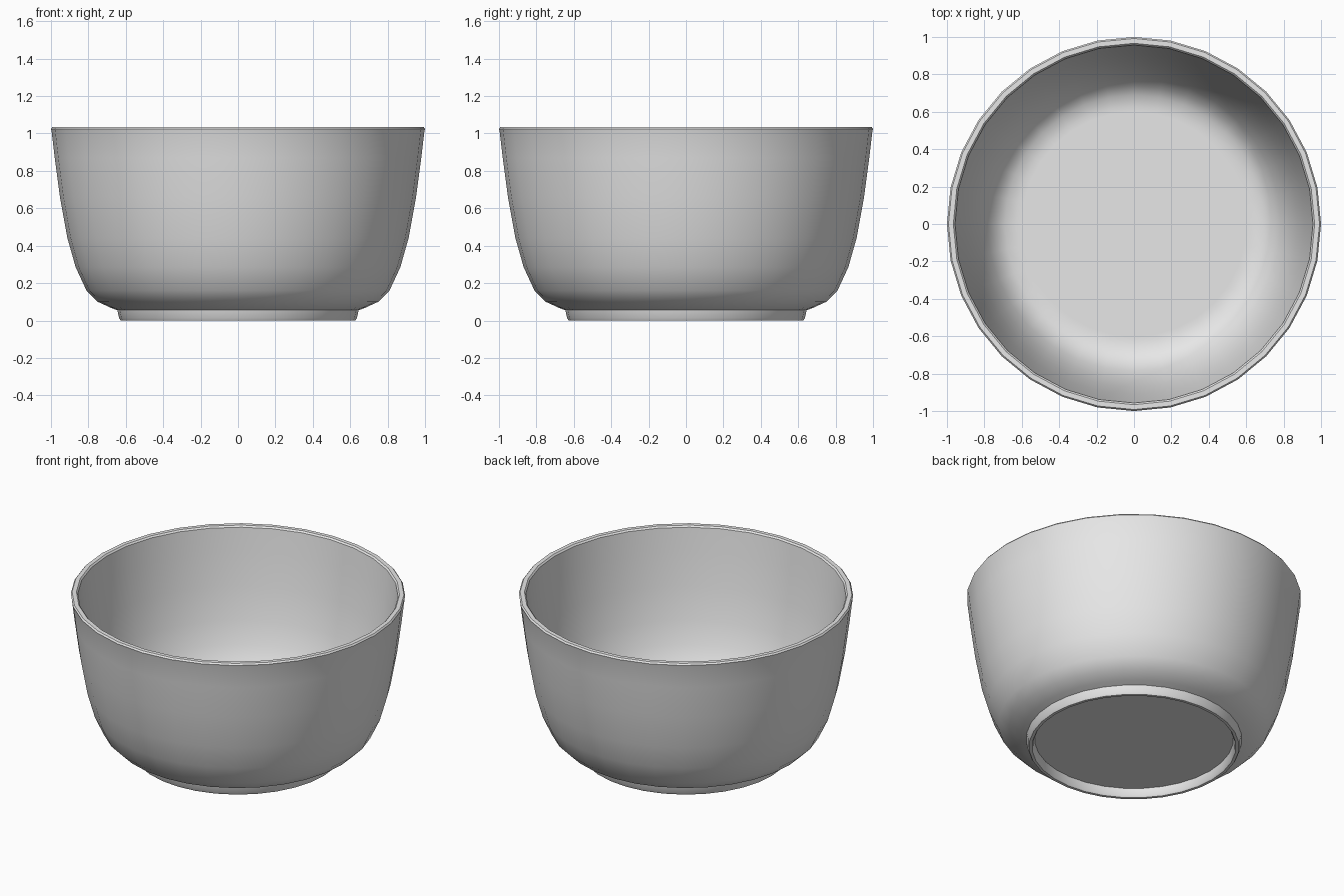
import bpy
import bmesh
import math

SIDES = 32

cube = bpy.data.objects.get("Cube")
if cube:
    bpy.data.objects.remove(cube, do_unlink=True)

# One plain ceramic colour
ceramic = bpy.data.materials.new("light_grey_ceramic")
ceramic.use_nodes = True
colour = (0.8, 0.8, 0.8, 1)
ceramic.diffuse_color = colour
ceramic.node_tree.nodes["Principled BSDF"].inputs["Base Color"].default_value = colour

# Recessed underside and foot ring
foot = [(0, 0.055), (0.595, 0.055), (0.602, 0.012), (0.61, 0), (0.628, 0),
        (0.636, 0.014), (0.645, 0.055)]
# Rounded outer wall
outside = [(0.68, 0.068), (0.75, 0.1), (0.81, 0.16), (0.868, 0.285),
           (0.912, 0.44), (0.952, 0.66), (0.98, 0.87), (0.997, 1.015)]
# Narrow flat rim with bevelled edges
rim = [(1, 1.025), (0.992, 1.035), (0.966, 1.035), (0.957, 1.025)]
# Inner wall, running down to the flat floor
inside = [(0.94, 0.87), (0.912, 0.66), (0.874, 0.45), (0.832, 0.31),
          (0.785, 0.205), (0.74, 0.145), (0.69, 0.112), (0.63, 0.1),
          (0.6, 0.1), (0, 0.1)]


def lathe(name, profile, material):
    """Spin a profile of radius and height once round the z axis."""
    bm = bmesh.new()
    verts = [bm.verts.new((r, 0, z)) for r, z in profile]
    edges = [bm.edges.new(pair) for pair in zip(verts, verts[1:])]
    bmesh.ops.spin(bm, geom=verts + edges, cent=(0, 0, 0), axis=(0, 0, 1),
                   angle=math.tau, steps=SIDES, use_duplicate=False)
    bmesh.ops.remove_doubles(bm, verts=bm.verts, dist=0.0005)
    bmesh.ops.recalc_face_normals(bm, faces=bm.faces)
    mesh = bpy.data.meshes.new(name)
    bm.to_mesh(mesh)
    bm.free()
    mesh.materials.append(material)
    obj = bpy.data.objects.new(name, mesh)
    bpy.context.collection.objects.link(obj)
    return obj


bowl = lathe("bowl", foot + outside + rim + inside, ceramic)
bpy.ops.object.select_all(action="DESELECT")
bowl.select_set(True)
bpy.context.view_layer.objects.active = bowl
bpy.ops.object.shade_smooth_by_angle(angle=math.radians(32))
